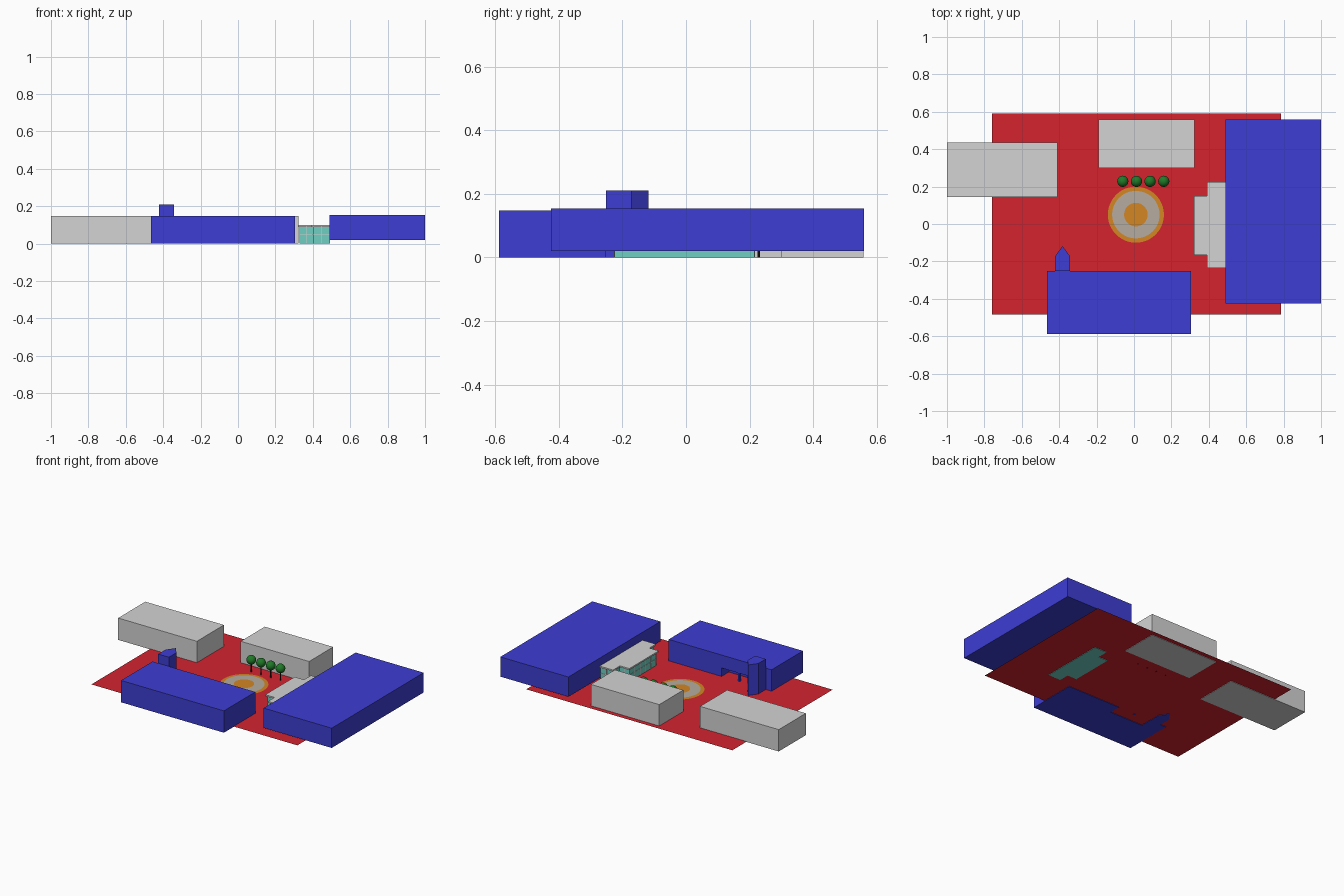
import bpy
import bmesh

cube = bpy.data.objects.get("Cube")
if cube:
    bpy.data.objects.remove(cube, do_unlink=True)


def material(name, rgb):
    """Flat colour from 0-255 display values, converted to linear."""
    lin = [((c / 255 + 0.055) / 1.055) ** 2.4 for c in rgb]
    m = bpy.data.materials.new(name)
    m.use_nodes = True
    m.diffuse_color = (*lin, 1)
    m.node_tree.nodes["Principled BSDF"].inputs["Base Color"].default_value = (*lin, 1)
    return m


RED = material("red paving", (212, 35, 47))
BLUE = material("blue", (61, 61, 212))
GREY = material("light grey", (212, 212, 212))
STONE = material("warm grey stone", (182, 172, 160))
ORANGE = material("orange", (212, 134, 36))
TEAL = material("teal glass", (112, 208, 194))
GREEN = material("leaf green", (32, 122, 40))
DARK = material("dark bark", (40, 34, 30))


def finish(name, bm, mat):
    bmesh.ops.recalc_face_normals(bm, faces=bm.faces)
    mesh = bpy.data.meshes.new(name)
    bm.to_mesh(mesh)
    bm.free()
    mesh.materials.append(mat)
    obj = bpy.data.objects.new(name, mesh)
    bpy.context.collection.objects.link(obj)
    return obj


def prism(name, plan, z0, z1, mat):
    """Extrude a plan outline upward."""
    bm = bmesh.new()
    base = bm.faces.new([bm.verts.new((x, y, z0)) for x, y in plan])
    ext = bmesh.ops.extrude_face_region(bm, geom=[base])
    top = [v for v in ext["geom"] if isinstance(v, bmesh.types.BMVert)]
    bmesh.ops.translate(bm, verts=top, vec=(0, 0, z1 - z0))
    return finish(name, bm, mat)


def box(name, x0, x1, y0, y1, z0, z1, mat):
    return prism(name, [(x0, y0), (x1, y0), (x1, y1), (x0, y1)], z0, z1, mat)


def disc(name, radius, z, mat):
    bm = bmesh.new()
    bmesh.ops.create_circle(bm, cap_ends=True, segments=48, radius=radius)
    bmesh.ops.translate(bm, verts=bm.verts, vec=(0.01, 0.05, z))
    obj = finish(name, bm, mat)
    if obj.data.polygons[0].normal.z < 0:
        obj.data.flip_normals()
    return obj


# Paved ground sheet
bm = bmesh.new()
bm.faces.new([bm.verts.new((x, y, 0.003)) for x, y in
              [(-0.76, -0.485), (0.785, -0.485), (0.785, 0.59), (-0.76, 0.59)]])
ground = finish("ground", bm, RED)
if ground.data.polygons[0].normal.z < 0:
    ground.data.flip_normals()

# Round plaza
disc("plaza_rim", 0.15, 0.005, ORANGE)
disc("plaza_floor", 0.127, 0.007, STONE)
disc("plaza_centre", 0.063, 0.009, ORANGE)

# Grey blocks
box("west_block", -1.0, -0.41, 0.145, 0.435, 0, 0.148, GREY)
box("north_block", -0.19, 0.323, 0.3, 0.558, 0, 0.148, GREY)

# Front block with a sheltered entrance cut into its rear side
front = box("front_block", -0.465, 0.306, -0.588, -0.252, 0, 0.148, BLUE)
cutter = box("entrance_cutter", -0.34, -0.09, -0.33, -0.2, -0.05, 0.06, BLUE)
cutter.hide_render = True
mod = front.modifiers.new("entrance", "BOOLEAN")
mod.operation = "DIFFERENCE"
mod.solver = "EXACT"
mod.object = cutter
bpy.context.view_layer.objects.active = front
bpy.ops.object.modifier_apply(modifier=mod.name)
bpy.data.objects.remove(cutter, do_unlink=True)
box("entrance_post", -0.225, -0.213, -0.266, -0.254, 0, 0.06, BLUE)

# Pointed stair tower
prism("tower", [(-0.422, -0.252), (-0.342, -0.252), (-0.342, -0.172),
                (-0.382, -0.118), (-0.422, -0.172)], 0, 0.21, BLUE)

# Large raised east block
box("east_block", 0.49, 1.0, -0.425, 0.56, 0.02, 0.154, BLUE)


# Glazed pavilion with a stepped plan
def stepped(inset):
    i = inset
    return [(0.32 + i, -0.165 + i), (0.39 + i, -0.165 + i), (0.39 + i, -0.235 + i),
            (0.492, -0.235 + i), (0.492, 0.225 - i), (0.39 + i, 0.225 - i),
            (0.39 + i, 0.15 - i), (0.32 + i, 0.15 - i)]


prism("pavilion_glass", stepped(0.01), 0, 0.09, TEAL)
prism("pavilion_roof", stepped(0), 0.09, 0.1, GREY)
prism("pavilion_rail", stepped(0.008), 0.045, 0.049, GREY)
for k in range(6):
    y = -0.153 + k * 0.058
    box(f"west_mullion_{k + 1}", 0.328, 0.332, y - 0.002, y + 0.002, 0, 0.09, GREY)
for side, ys in (("south", (-0.225, -0.155)), ("north", (0.215, 0.14))):
    for k, (x, y) in enumerate(((0.402, ys[0]), (0.445, ys[0]), (0.365, ys[1]))):
        box(f"{side}_mullion_{k + 1}", x - 0.002, x + 0.002, y - 0.002, y + 0.002, 0, 0.09, GREY)

# Row of round trees
for k in range(4):
    x = -0.06 + k * 0.073
    bm = bmesh.new()
    bmesh.ops.create_cone(bm, cap_ends=True, segments=8, radius1=0.004, radius2=0.004, depth=0.07)
    bmesh.ops.translate(bm, verts=bm.verts, vec=(x, 0.228, 0.035))
    finish(f"tree_trunk_{k + 1}", bm, DARK)
    bm = bmesh.new()
    bmesh.ops.create_uvsphere(bm, u_segments=20, v_segments=12, radius=0.03)
    bmesh.ops.translate(bm, verts=bm.verts, vec=(x, 0.228, 0.085))
    crown = finish(f"tree_crown_{k + 1}", bm, GREEN)
    crown.data.shade_smooth()
